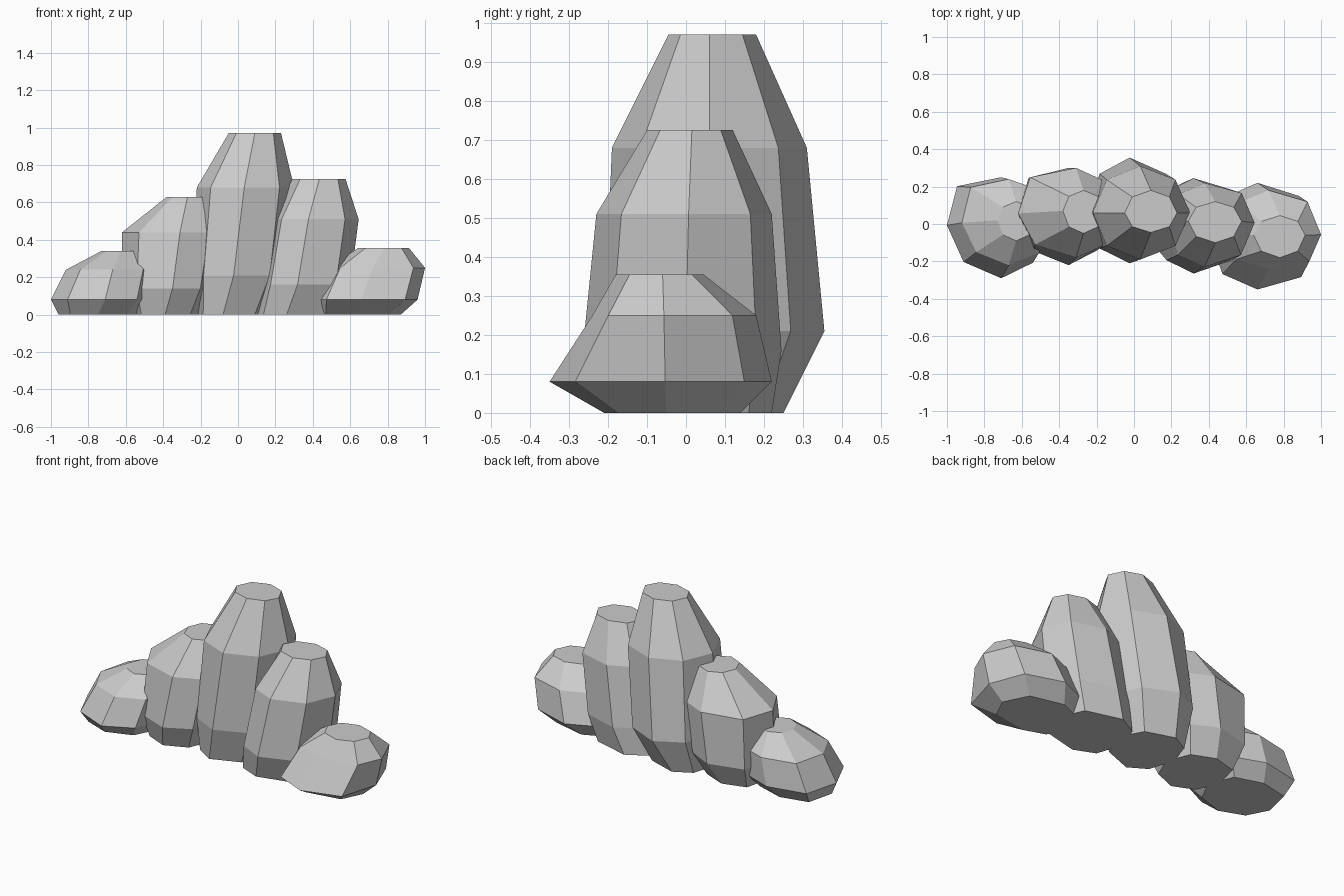
import bpy, bmesh, math

DIRS = [(math.cos(i * math.pi / 4), math.sin(i * math.pi / 4)) for i in range(8)]


def rock(name, base, top, rings, diag=(1, 1, 1, 1)):
    """Eight-sided leaning boulder lofted through rings (z, xmin, xmax, ymin, ymax).
    The ring centre slides from base to top; diag bulges the NE, NW, SW, SE corners."""
    bm = bmesh.new()
    loops = []
    for k, (z, x0, x1, y0, y1) in enumerate(rings):
        t = k / (len(rings) - 1)
        cx = base[0] + (top[0] - base[0]) * t
        cy = base[1] + (top[1] - base[1]) * t
        loop = []
        for i, (c, s) in enumerate(DIRS):
            f = diag[i // 2] if i % 2 and k < 3 else 1
            x = cx + f * c * (x1 - cx if c > 0 else cx - x0)
            y = cy + f * s * (y1 - cy if s > 0 else cy - y0)
            loop.append(bm.verts.new((x, y, z)))
        loops.append(loop)
    for a, b in zip(loops, loops[1:]):
        for i in range(8):
            j = (i + 1) % 8
            bm.faces.new((a[i], a[j], b[j], b[i]))
    bm.faces.new(loops[0][::-1])
    bm.faces.new(loops[-1])
    bmesh.ops.recalc_face_normals(bm, faces=bm.faces)
    mesh = bpy.data.meshes.new(name)
    bm.to_mesh(mesh)
    bm.free()
    bpy.context.collection.objects.link(bpy.data.objects.new(name, mesh))


# Low boulder at the far left
rock("left_low_rock", (-0.75, -0.02), (-0.63, 0.02), [
    (0.00, -0.96, -0.53, -0.20, 0.18),
    (0.08, -1.00, -0.47, -0.29, 0.25),
    (0.24, -0.92, -0.44, -0.22, 0.24),
    (0.34, -0.73, -0.53, -0.09, 0.12)], (1.05, 1.15, 0.98, 1))

# Medium boulder left of centre
rock("left_mid_rock", (-0.39, 0.03), (-0.27, 0.07), [
    (0.00, -0.57, -0.20, -0.16, 0.22),
    (0.14, -0.62, -0.14, -0.22, 0.30),
    (0.44, -0.62, -0.09, -0.18, 0.30),
    (0.63, -0.38, -0.16, -0.05, 0.18)], (1, 1.12, 1, 1))

# Tall central boulder
rock("centre_tall_rock", (-0.08, 0.06), (0.09, 0.06), [
    (0.00, -0.23, 0.16, -0.16, 0.25),
    (0.21, -0.25, 0.25, -0.21, 0.355),
    (0.68, -0.22, 0.30, -0.19, 0.31),
    (0.97, -0.05, 0.23, -0.045, 0.18)])

# Medium boulder right of centre
rock("right_mid_rock", (0.26, -0.01), (0.435, 0.015), [
    (0.00, 0.09, 0.55, -0.20, 0.22),
    (0.16, 0.12, 0.60, -0.265, 0.245),
    (0.51, 0.18, 0.645, -0.23, 0.22),
    (0.725, 0.29, 0.575, -0.10, 0.12)], (1.05, 1, 1.03, 1.03))

# Low boulder at the far right
rock("right_low_rock", (0.60, -0.05), (0.78, -0.06), [
    (0.00, 0.42, 0.87, -0.21, 0.14),
    (0.08, 0.40, 0.96, -0.35, 0.22),
    (0.25, 0.48, 1.00, -0.24, 0.18),
    (0.355, 0.64, 0.915, -0.18, 0.045)], (1.05, 1, 1.02, 1.1))
